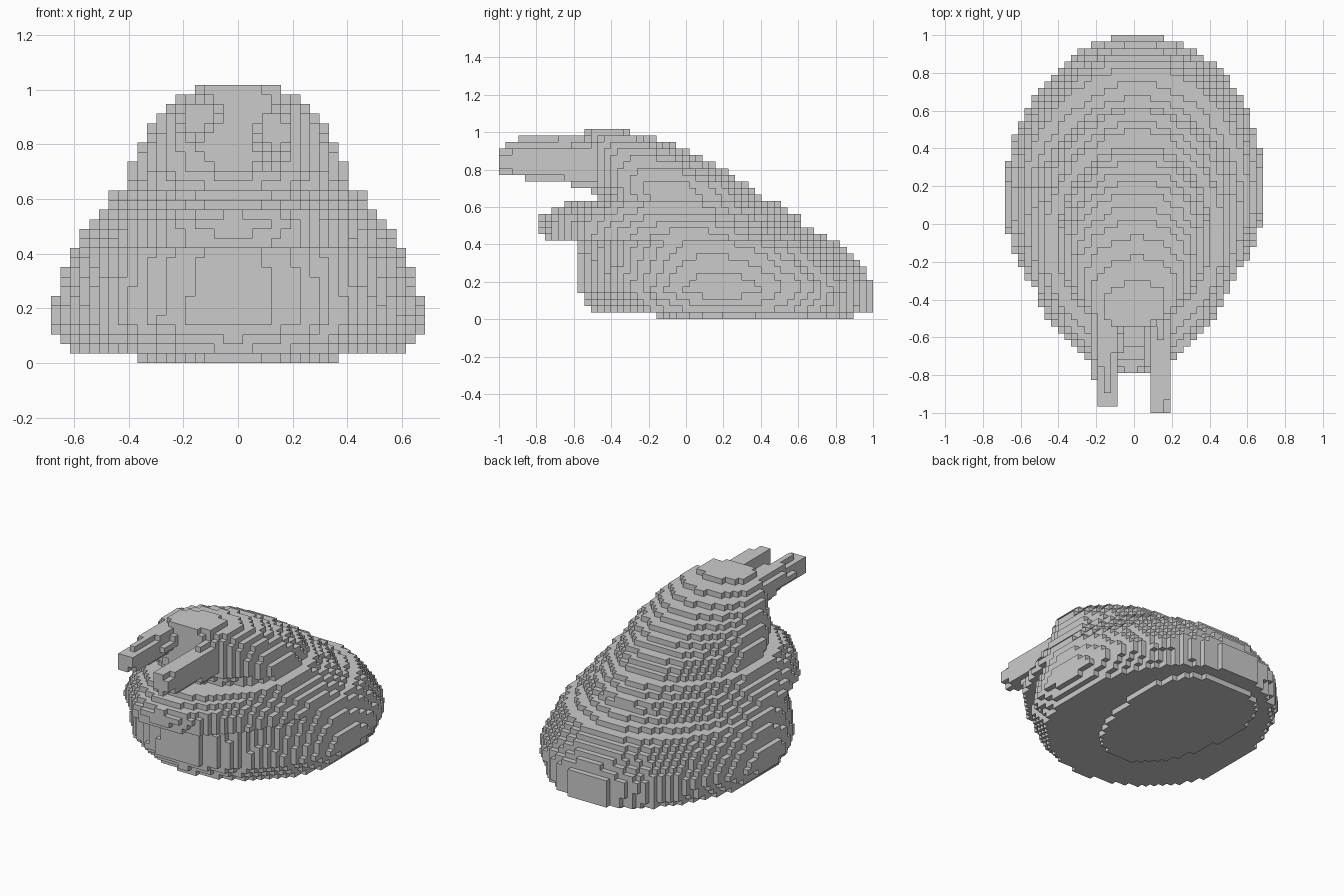
import bpy
import bmesh

if "Cube" in bpy.data.objects:
    bpy.data.objects.remove(bpy.data.objects["Cube"])

H = 2 / 57                      # size of one block
NX, NY, NZ = 39, 57, 29         # blocks along each axis

# Horizontal slices: height, front y, widest y, back y, half width
FOOT = [(0.00, -0.17, 0.48, 0.90, 0.36), (0.035, -0.17, 0.48, 0.90, 0.36)]
BODY = [(0.036, -0.48, 0.14, 1.0, 0.62), (0.08, -0.52, 0.14, 1.0, 0.65),
        (0.15, -0.58, 0.14, 1.0, 0.69), (0.20, -0.58, 0.14, 1.0, 0.685),
        (0.27, -0.58, 0.13, 0.95, 0.66), (0.35, -0.58, 0.11, 0.89, 0.63),
        (0.421, -0.57, 0.07, 0.81, 0.60)]
LIP = [(0.422, -0.765, 0.03, 0.79, 0.60), (0.47, -0.775, 0.0, 0.68, 0.57),
       (0.51, -0.80, -0.01, 0.63, 0.54), (0.55, -0.77, -0.04, 0.60, 0.51),
       (0.58, -0.72, -0.06, 0.54, 0.49), (0.632, -0.62, -0.09, 0.48, 0.47)]
HEAD = [(0.633, -0.45, -0.09, 0.44, 0.41), (0.72, -0.53, -0.12, 0.33, 0.40),
        (0.80, -0.55, -0.18, 0.21, 0.36), (0.90, -0.56, -0.28, 0.01, 0.30),
        (0.95, -0.56, -0.34, -0.12, 0.25), (0.98, -0.56, -0.40, -0.23, 0.21),
        (1.02, -0.55, -0.44, -0.38, 0.14)]
SKEW = 0.05                     # the right side sits slightly further back


def egg(slices, front_power, back_power):
    """Solid with egg-shaped slices blended over height."""
    def inside(x, y, z):
        y -= SKEW * x
        for a, b in zip(slices, slices[1:]):
            if a[0] <= z <= b[0]:
                t = (z - a[0]) / (b[0] - a[0])
                front, mid, back, half = (p + (q - p) * t for p, q in zip(a[1:], b[1:]))
                v = (y - mid) / ((back - mid) if y > mid else (mid - front))
                power = back_power if y > mid else front_power
                return abs(x / half) ** power + abs(v) ** power <= 1
        return False
    return inside


def stalk(tip_y, base, tip):
    """Tapered rounded bar; base and tip are x0, x1, z0, z1."""
    def inside(x, y, z):
        if not tip_y < y < -0.42:
            return False
        t = min(1, (-0.42 - y) / (-0.42 - tip_y))
        x0, x1, z0, z1 = (p + (q - p) * t for p, q in zip(base, tip))
        u = (2 * x - x0 - x1) / (x1 - x0)
        w = (2 * z - z0 - z1) / (z1 - z0)
        return abs(u) ** 1.7 + abs(w) ** 1.7 < 1
    return inside


PARTS = {
    "foot_sole": egg(FOOT, 2, 2.6),
    "lower_body": egg(BODY, 1.95, 2.03),
    "lip": egg(LIP, 1.95, 1.85),
    "head_and_back": egg(HEAD, 2.1, 2.1),
    "left_eye_stalk": stalk(-0.97, (-0.24, -0.05, 0.80, 1.0), (-0.20, -0.09, 0.84, 0.96)),
    "right_eye_stalk": stalk(-1.0, (0.04, 0.21, 0.69, 0.94), (0.085, 0.195, 0.775, 0.915)),
}

# Give each block to the first part that holds its centre
owner = {}
for i in range(NX):
    for j in range(NY):
        for k in range(NZ):
            p = ((i - NX // 2) * H, (j - NY // 2) * H, (k + 0.5) * H)
            for name, inside in PARTS.items():
                if inside(*p):
                    owner[i, j, k] = name
                    break


def build(name):
    """Mesh the exposed block sides of one part."""
    bm = bmesh.new()
    verts = {}

    def vert(c):
        if c not in verts:
            verts[c] = bm.verts.new(((c[0] - NX / 2) * H, (c[1] - NY / 2) * H, c[2] * H))
        return verts[c]

    for cell, part in owner.items():
        if part != name:
            continue
        for axis in range(3):
            u, w = (axis + 1) % 3, (axis + 2) % 3
            for side in (0, 1):
                near = list(cell)
                near[axis] += 2 * side - 1
                if tuple(near) in owner:
                    continue
                ring = []
                for du, dw in ((0, 0), (1, 0), (1, 1), (0, 1)):
                    c = list(cell)
                    c[axis] += side
                    c[u] += du
                    c[w] += dw
                    ring.append(vert(tuple(c)))
                bm.faces.new(ring if side else ring[::-1])
    mesh = bpy.data.meshes.new(name)
    bm.to_mesh(mesh)
    bm.free()
    bpy.context.collection.objects.link(bpy.data.objects.new(name, mesh))


for part_name in PARTS:
    build(part_name)
